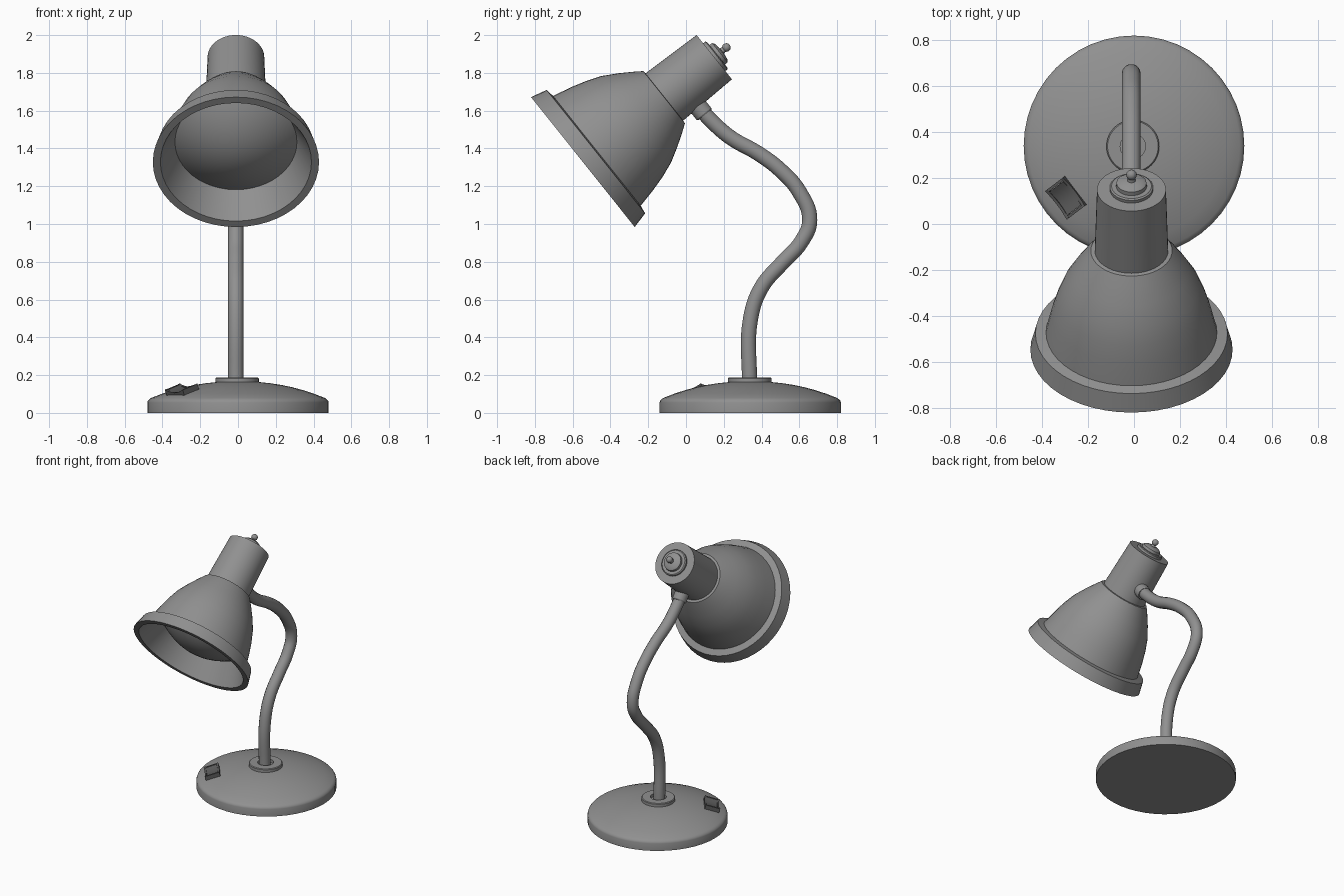
import bpy, bmesh, math
from mathutils import Matrix, Vector

if "Cube" in bpy.data.objects:
    bpy.data.objects.remove(bpy.data.objects["Cube"])


def material(name, value):
    mat = bpy.data.materials.new(name)
    mat.diffuse_color = (value, value, value, 1)
    mat.use_nodes = True
    mat.node_tree.nodes["Principled BSDF"].inputs["Base Color"].default_value = mat.diffuse_color
    return mat


DARK = material("dark_grey", 0.28)
BLACK = material("switch_black", 0.1)


def finish(obj, mat=DARK, angle=30):
    obj.data.materials.append(mat)
    bpy.ops.object.select_all(action='DESELECT')
    obj.select_set(True)
    bpy.context.view_layer.objects.active = obj
    bpy.ops.object.shade_smooth_by_angle(angle=math.radians(angle))
    return obj


def make(name, bm, matrix, mat=DARK):
    mesh = bpy.data.meshes.new(name)
    bmesh.ops.recalc_face_normals(bm, faces=bm.faces)
    bm.to_mesh(mesh)
    bm.free()
    obj = bpy.data.objects.new(name, mesh)
    obj.matrix_world = matrix
    bpy.context.collection.objects.link(obj)
    return finish(obj, mat)


def lathe(name, profile, matrix, segs=48, closed=False):
    """Revolve (radius, height) points around local z."""
    bm = bmesh.new()
    rings = []
    for r, z in profile:
        if r == 0:
            rings.append([bm.verts.new((0, 0, z))] * segs)
        else:
            rings.append([bm.verts.new((r * math.cos(a), r * math.sin(a), z))
                          for a in (2 * math.pi * i / segs for i in range(segs))])
    pairs = list(zip(rings, rings[1:]))
    if closed:
        pairs.append((rings[-1], rings[0]))
    for lo, hi in pairs:
        for i in range(segs):
            j = (i + 1) % segs
            bm.faces.new(dict.fromkeys((lo[i], lo[j], hi[j], hi[i])))
    return make(name, bm, matrix)


def prism(name, outline, width, matrix, mat=DARK):
    """Extrude an (x, z) outline along local y, centred."""
    bm = bmesh.new()
    face = bm.faces.new([bm.verts.new((x, -width / 2, z)) for x, z in outline])
    geo = bmesh.ops.extrude_face_region(bm, geom=[face])['geom']
    bmesh.ops.translate(bm, vec=(0, width, 0),
                        verts=[v for v in geo if isinstance(v, bmesh.types.BMVert)])
    return make(name, bm, matrix, mat)


# Weighted domed base with a softened edge
BASE = Matrix.Translation((0, 0.34, 0))
dome = [(0.46 * k / 8, 0.167 - 0.088 * (k / 8) ** 2.2) for k in range(8, -1, -1)]
lathe("base", [(0, 0), (0.48, 0), (0.48, 0.055), (0.477, 0.064), (0.47, 0.072)] + dome, BASE)
lathe("base_collar", [(0.055, 0.15), (0.115, 0.15), (0.115, 0.183),
                      (0.11, 0.188), (0.055, 0.188)],
      Matrix.Translation((-0.005, 0.338, 0)), closed=True)

# Rocker switch, tangential to the base and tilted with the dome
out = Vector((-0.795, -0.607, -0.33)).normalized()
tan = Vector((0.607, -0.795, 0)).normalized()
up = tan.cross(out) if tan.cross(out).z > 0 else out.cross(tan)
side = up.cross(tan)
SWITCH = Matrix((tan, side, up)).transposed().to_4x4()
SWITCH.translation = (-0.295, 0.115, 0.117)
# Concave top: heights follow a shallow arc along the switch
arc = [(0.078 * k / 4, 0.006 + 0.018 * (k / 4) ** 2) for k in range(4, -5, -1)]
for s in (-1, 1):
    prism("switch_frame_side", [(-0.078, -0.03), (0.078, -0.03)] + arc, 0.012,
          SWITCH @ Matrix.Translation((0, s * 0.046, 0)), BLACK)
    prism("switch_frame_end", [(-0.006, -0.03), (0.006, -0.03), (0.006, 0.022), (-0.006, 0.022)],
          0.08, SWITCH @ Matrix.Translation((s * 0.072, 0, 0)), BLACK)
prism("switch_rocker", [(-0.064, -0.03), (0.064, -0.03)] +
      [(x * 0.82, z - 0.004) for x, z in arc], 0.078, SWITCH, BLACK)

# Curved stem
path = [(0.075, 1.61), (0.14, 1.54), (0.24, 1.455), (0.38, 1.375), (0.5, 1.285), (0.6, 1.17),
        (0.655, 1.02), (0.61, 0.905), (0.51, 0.795), (0.4, 0.665), (0.342, 0.5), (0.336, 0.15)]
curve = bpy.data.curves.new("stem", 'CURVE')
curve.dimensions = '3D'
curve.bevel_depth = 0.041
curve.bevel_resolution = 5
curve.use_fill_caps = True
spline = curve.splines.new('BEZIER')
spline.resolution_u = 8
spline.bezier_points.add(len(path) - 1)
for p, (y, z) in zip(spline.bezier_points, path):
    p.co = (-0.012, y, z)
    p.handle_left_type = p.handle_right_type = 'AUTO'
stem = bpy.data.objects.new("stem", curve)
bpy.context.collection.objects.link(stem)
bpy.ops.object.select_all(action='DESELECT')
stem.select_set(True)
bpy.context.view_layer.objects.active = stem
bpy.ops.object.convert(target='MESH')
finish(bpy.context.view_layer.objects.active)

# Tilted head: local z runs from the opening to the back cap
HEAD = Matrix.Translation((-0.011, -0.546, 1.328)) @ Matrix.Rotation(math.radians(-51.4), 4, 'X')
lathe("shade", [(0.323, 0.17), (0.40, 0), (0.44, 0), (0.418, 0.088), (0.372, 0.095),
                (0.348, 0.2), (0.325, 0.28), (0.295, 0.36), (0.25, 0.44), (0.205, 0.51),
                (0.177, 0.55), (0.158, 0.552)], HEAD)
bulb = [(0.323 * k / 8, 0.04 + 0.13 * (k / 8) ** 2) for k in range(9)]
lathe("bulb_face", bulb, HEAD)
lathe("neck", [(0, 0.545), (0.16, 0.545), (0.15, 0.89), (0, 0.89)], HEAD)

# Stepped back cap with knob
ball = [(0.023 * math.sin(a), 0.972 - 0.023 * math.cos(a))
        for a in (math.pi * k / 8 for k in range(2, 8))]
lathe("back_cap", [(0.094, 0.885), (0.094, 0.905), (0.087, 0.91), (0.067, 0.91), (0.065, 0.928),
                   (0.05, 0.938), (0.018, 0.942), (0.015, 0.955)] + ball + [(0, 0.995)], HEAD, 32)

# Socket joining stem and neck
lathe("stem_socket", [(0, 0), (0.05, 0), (0.05, 0.07), (0.045, 0.078), (0, 0.078)],
      HEAD @ Matrix.Translation((0, 0.13, 0.66)) @ Matrix.Rotation(-math.pi / 2, 4, 'X'), 32)
